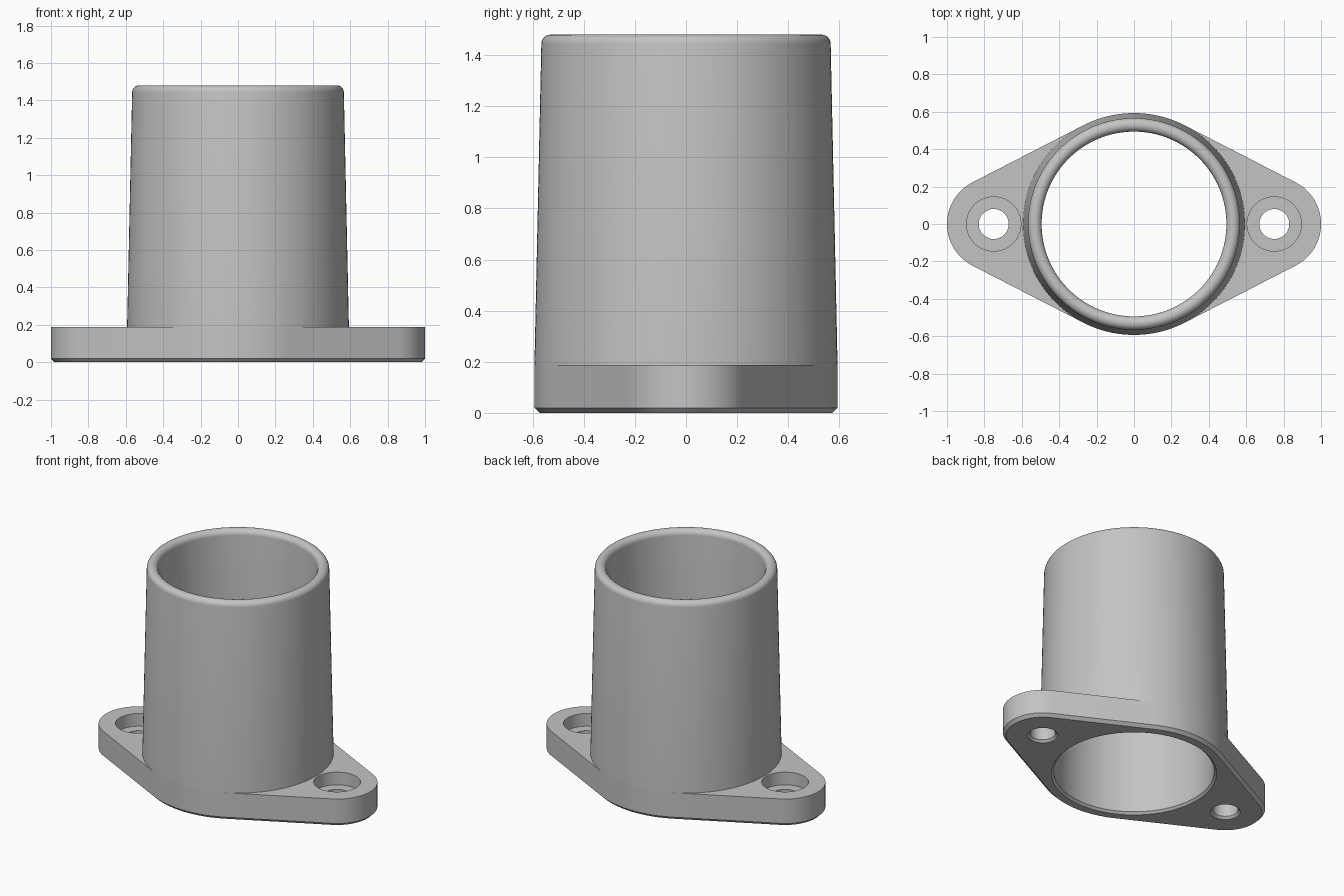
import bpy
import bmesh
from math import sin, cos, pi, acos

default = bpy.data.objects.get("Cube")
if default:
    bpy.data.objects.remove(default)

SEGMENTS = 128
BODY_R, EAR_R, EAR_X = 0.593, 0.25, 0.75
FLANGE_TOP, HEIGHT, CHAMFER = 0.187, 1.48, 0.02
BORE_R, RIM_R, LIP = 0.505, 0.53, 0.036

grey = bpy.data.materials.new("plain grey")
grey.use_nodes = True
colour = (0.55, 0.55, 0.55, 1)
grey.diffuse_color = colour
grey.node_tree.nodes["Principled BSDF"].inputs["Base Color"].default_value = colour


def arc(cx, r, start, end, steps):
    angles = [start + (end - start) * i / steps for i in range(steps + 1)]
    return [(cx + r * cos(a), r * sin(a)) for a in angles]


def circle(r, z, cx=0):
    return [(x, y, z) for x, y in arc(cx, r, 0, 2 * pi, SEGMENTS)[:-1]]


def flange_outline(inset, z):
    """Big centre circle joined to two ear circles by tangent lines."""
    t = acos((BODY_R - EAR_R) / EAR_X)
    big, ear = BODY_R - inset, EAR_R - inset
    points = (arc(EAR_X, ear, -t, t, 40) + arc(0, big, t, pi - t, 40)
              + arc(-EAR_X, ear, pi - t, pi + t, 40)
              + arc(0, big, pi + t, 2 * pi - t, 40))
    return [(x, y, z) for x, y in points]


def loft(name, rings, caps=True):
    """Skin a stack of rings that have equal point counts."""
    bm = bmesh.new()
    loops = [[bm.verts.new(p) for p in ring] for ring in rings]
    n = len(loops[0])
    for low, high in zip(loops, loops[1:]):
        for i in range(n):
            j = (i + 1) % n
            bm.faces.new((low[i], low[j], high[j], high[i]))
    if caps:
        bm.faces.new(loops[0][::-1])
        bm.faces.new(loops[-1])
    mesh = bpy.data.meshes.new(name)
    bm.to_mesh(mesh)
    bm.free()
    mesh.materials.append(grey)
    obj = bpy.data.objects.new(name, mesh)
    bpy.context.collection.objects.link(obj)
    return obj


def activate(obj):
    bpy.ops.object.select_all(action='DESELECT')
    obj.select_set(True)
    bpy.context.view_layer.objects.active = obj


def cut(target, cutter):
    cutter.hide_render = True
    mod = target.modifiers.new("cut", 'BOOLEAN')
    mod.operation, mod.solver, mod.object = 'DIFFERENCE', 'EXACT', cutter
    activate(target)
    bpy.ops.object.modifier_apply(modifier=mod.name)
    bpy.data.objects.remove(cutter)


# Mounting flange with a chamfered lower edge
flange = loft("mounting_flange", [flange_outline(CHAMFER, 0),
                                  flange_outline(0, CHAMFER),
                                  flange_outline(0, FLANGE_TOP)])

# Bore through the flange, chamfered below
cut(flange, loft("bore_cutter", [circle(BORE_R + 0.02, -0.005),
                                 circle(BORE_R, 0.015),
                                 circle(BORE_R, 0.3)]))

# Counterbored screw holes in both ears
for side in (-1, 1):
    profile = [(0.1, -0.005), (0.08, 0.015), (0.08, 0.1), (0.145, 0.1), (0.145, 0.3)]
    cut(flange, loft("screw_hole_cutter",
                     [circle(r, z, side * EAR_X) for r, z in profile]))

# Tapered sleeve with a fully rounded lip
lip_profile = arc(RIM_R, LIP, 0, pi, 12)
rings = [circle(BODY_R, FLANGE_TOP)]
rings += [circle(r, HEIGHT - LIP + z) for r, z in lip_profile]
rings.append(circle(BORE_R, FLANGE_TOP))
sleeve = loft("tapered_sleeve", rings, caps=False)

for part in (flange, sleeve):
    activate(part)
    bpy.ops.object.shade_smooth_by_angle(angle=pi / 6)
